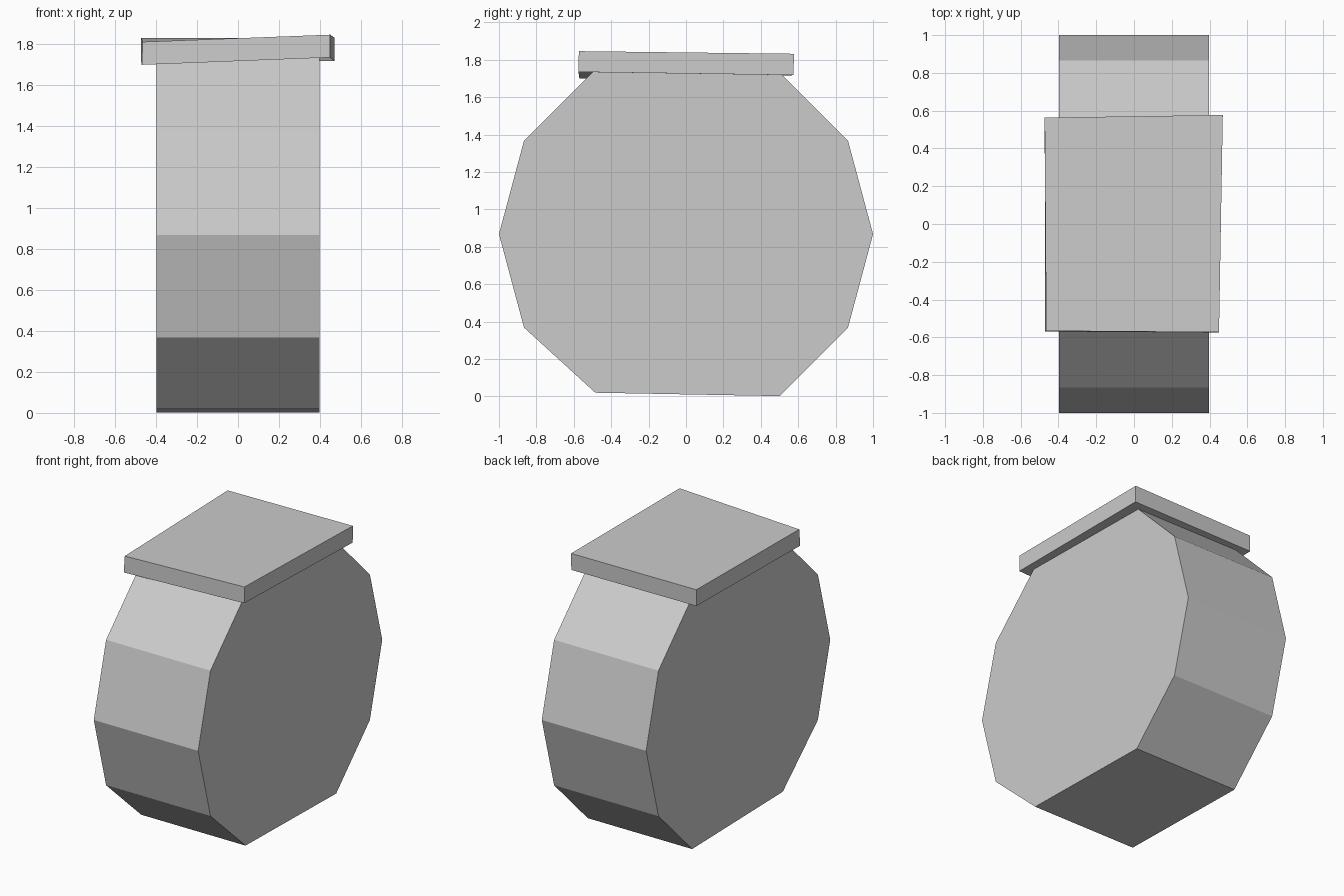
import bpy, bmesh
from math import sin, cos, radians

if "Cube" in bpy.data.objects:
    bpy.data.objects.remove(bpy.data.objects["Cube"])


def make_object(name, lower, upper):
    """Closed solid between two matching outlines."""
    bm = bmesh.new()
    a = [bm.verts.new(p) for p in lower]
    b = [bm.verts.new(p) for p in upper]
    n = len(a)
    for i in range(n):
        j = (i + 1) % n
        bm.faces.new((a[i], a[j], b[j], b[i]))
    bm.faces.new(a[::-1])
    bm.faces.new(b)
    bmesh.ops.recalc_face_normals(bm, faces=bm.faces)
    mesh = bpy.data.meshes.new(name)
    bm.to_mesh(mesh)
    bm.free()
    obj = bpy.data.objects.new(name, mesh)
    bpy.context.collection.objects.link(obj)
    return obj


# Drum body: twelve-sided disc with its top and bottom points cut off
half_width, centre_z = 0.397, 0.868
profile = [(cos(radians(a)), centre_z + sin(radians(a)))
           for a in range(0, 360, 30) if a not in (90, 270)]
# The base edge at the front sits slightly higher
profile = [(-0.485, 0.02) if (y < 0 and z < 0.1) else (y, z) for y, z in profile]
make_object("drum_body",
            [(-half_width, y, z) for y, z in profile],
            [(half_width, y, z) for y, z in profile])

# Lid: slightly warped slab, starting at its front left corner
lid_top = [(-0.465, -0.566, 1.811), (0.45, -0.573, 1.846),
           (0.47, 0.577, 1.832), (-0.473, 0.563, 1.829)]
lid_base = [(-0.47, -0.57, 1.699), (0.45, -0.575, 1.735),
            (0.47, 0.575, 1.718), (-0.473, 0.563, 1.717)]
make_object("lid", lid_base, lid_top)
